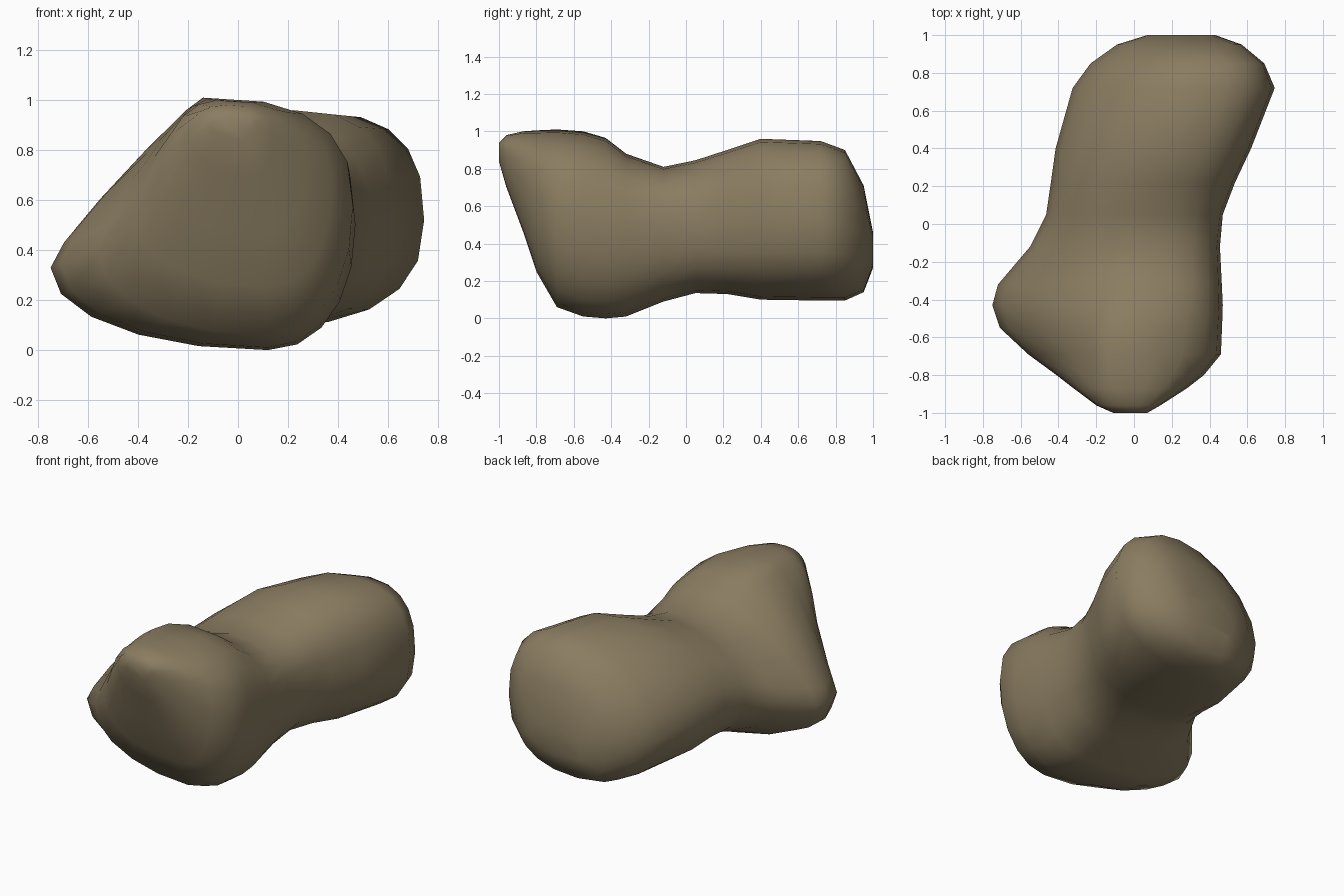
import bpy, bmesh, math

if "Cube" in bpy.data.objects:
    bpy.data.objects.remove(bpy.data.objects["Cube"])

# Cross-sections along the length of the rock:
# y, left x, left z, right x, right z, bottom z, top z, crown x, upper-left roundness
SECTIONS = [
    (-1.00, -.11, .90, .07, .90, .84, .94, -.02, 2.0),
    (-.96, -.20, .85, .14, .86, .70, .98, -.05, 2.3),
    (-.87, -.32, .67, .28, .74, .46, 1.0, -.09, 1.9),
    (-.80, -.41, .52, .37, .64, .25, 1.005, -.12, 1.55),
    (-.69, -.56, .40, .46, .58, .06, 1.01, -.14, 1.25),
    (-.55, -.71, .35, .466, .54, .01, 1.0, -.12, 1.2),
    (-.43, -.75, .33, .47, .50, .00, .965, -.05, 1.27),
    (-.32, -.72, .36, .465, .50, .01, .88, .00, 1.4),
    (-.12, -.55, .41, .455, .50, .09, .81, .03, 1.7),
    (.05, -.465, .46, .47, .50, .135, .845, .05, 1.9),
    (.22, -.44, .47, .535, .50, .13, .90, .13, 1.9),
    (.40, -.415, .46, .62, .51, .10, .96, .22, 1.85),
    (.72, -.325, .43, .745, .52, .095, .948, .32, 1.8),
    (.85, -.23, .41, .69, .50, .095, .90, .36, 1.8),
    (.95, -.09, .39, .57, .46, .14, .71, .31, 1.9),
    (1.0, .07, .36, .43, .38, .27, .46, .25, 2.0),
]
SEG = 20


def section(bm, y, xl, zl, xr, zr, zb, zt, xc, n_ul):
    """Ring made of four rounded quarters joining the extreme points."""
    ring = []
    xb = min(.12, xr * .35)  # lowest point
    back = min(max((y + .3) / .6, 0), 1)  # 0 on the front lobe, 1 on the back lobe
    for i in range(SEG):
        a = 2 * math.pi * i / SEG
        c, s = round(math.cos(a), 9), round(math.sin(a), 9)
        right, up = c >= 0, s >= 0
        if up:
            n = 2.6 if right else n_ul
        else:
            n = (2.15 + .3 * back) if right else (2.05 + .2 * back)
        u, v = abs(c) ** (2 / n), abs(s) ** (2 / n)
        zside = zr if right else zl
        xmid = xc if up else xb
        x = xmid + ((xr if right else xl) - xmid) * u
        z = zside + ((zt if up else zb) - zside) * v
        ring.append(bm.verts.new((x, y, z)))
    return ring


# Rock body: loft through the sections and cap both ends
bm = bmesh.new()
rings = [section(bm, *s) for s in SECTIONS]
for a, b in zip(rings, rings[1:]):
    for i in range(SEG):
        j = (i + 1) % SEG
        bm.faces.new((a[i], a[j], b[j], b[i]))
bm.faces.new(rings[0])
bm.faces.new(rings[-1])
bmesh.ops.recalc_face_normals(bm, faces=bm.faces)
for f in bm.faces:
    f.smooth = True

mesh = bpy.data.meshes.new("rock")
bm.to_mesh(mesh)
bm.free()
rock = bpy.data.objects.new("rock", mesh)
bpy.context.collection.objects.link(rock)

mat = bpy.data.materials.new("brown stone")
mat.diffuse_color = (0.254, 0.202, 0.119, 1)
mat.use_nodes = True
mat.node_tree.nodes["Principled BSDF"].inputs["Base Color"].default_value = mat.diffuse_color
mesh.materials.append(mat)
